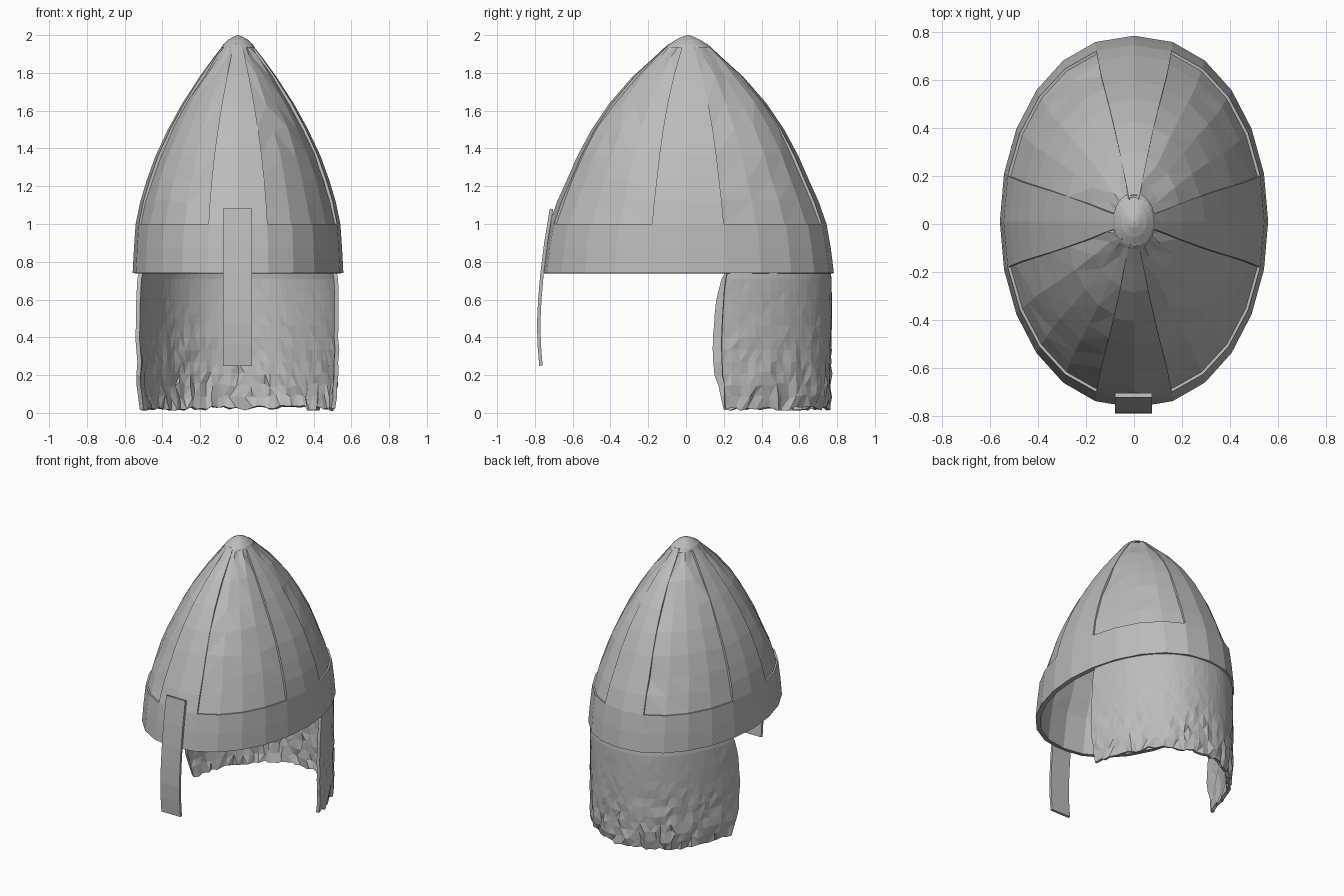
import bpy
import bmesh
import math
import random

random.seed(4)
if "Cube" in bpy.data.objects:
    bpy.data.objects.remove(bpy.data.objects["Cube"], do_unlink=True)

steel = bpy.data.materials.new("grey steel")
steel.use_nodes = True
GREY = (0.5, 0.5, 0.5, 1)
steel.diffuse_color = GREY
steel.node_tree.nodes["Principled BSDF"].inputs["Base Color"].default_value = GREY

SIDES = 24
# Dome rings: height, half width, half depth
RINGS = [(0.74, 0.558, 0.773), (0.87, 0.551, 0.757), (1.0, 0.542, 0.734), (1.12, 0.517, 0.692),
         (1.23, 0.484, 0.642), (1.36, 0.437, 0.585), (1.5, 0.371, 0.51), (1.64, 0.294, 0.415),
         (1.78, 0.203, 0.293), (1.88, 0.13, 0.182), (1.945, 0.08, 0.112)]
BROW_ROWS = 2


def outline(a, rx, ry, z):
    """Point on the slightly full oval that every ring follows."""
    c = math.cos(a)
    return (rx * math.copysign(abs(c) ** 0.92, c), ry * math.sin(a) + 0.01, z)


def finish(name, bm, thickness=0, offset=-1):
    """Turn a bmesh into a flat shaded object, optionally thickened."""
    mesh = bpy.data.meshes.new(name)
    bm.to_mesh(mesh)
    bm.free()
    mesh.materials.append(steel)
    obj = bpy.data.objects.new(name, mesh)
    bpy.context.collection.objects.link(obj)
    if thickness:
        solid = obj.modifiers.new("Thickness", 'SOLIDIFY')
        solid.thickness = thickness
        solid.offset = offset


def loft(rings, inset=0, keep=lambda col: True, jitter=0, tip=None):
    """Skin oval rings with quads, keeping only the chosen columns."""
    bm = bmesh.new()
    grid = []
    for row, (z, rx, ry) in enumerate(rings):
        wobble = jitter if row > BROW_ROWS else 0
        ring = []
        for col in range(SIDES):
            r = inset + random.uniform(-0.5, 1) * wobble
            dz = random.uniform(-2, 2) * wobble
            ring.append(bm.verts.new(outline(math.tau * col / SIDES, rx - r, ry - r, z + dz)))
        grid.append(ring)
    for low, high in zip(grid, grid[1:]):
        for col in filter(keep, range(SIDES)):
            nxt = (col + 1) % SIDES
            bm.faces.new((low[col], low[nxt], high[nxt], high[col]))
    if tip:
        top = bm.verts.new((0, 0.01, tip))
        for col in range(SIDES):
            bm.faces.new((grid[-1][col], grid[-1][(col + 1) % SIDES], top))
    loose = [v for v in bm.verts if not v.link_faces]
    bmesh.ops.delete(bm, geom=loose, context='VERTS')
    if jitter:
        bmesh.ops.triangulate(bm, faces=bm.faces[:])
    return bm


# Inner bowl whose surface shows as the four recessed panels
finish("panel_bowl", loft(RINGS, inset=0.012, jitter=0.006, tip=1.96), 0.02)

# Brow band
finish("brow_band", loft(RINGS[:BROW_ROWS + 1]), 0.016)

# Four tapering straps, each two facets wide, joining the band to the cap
finish("straps", loft(RINGS[BROW_ROWS:], keep=lambda col: col % 6 in (0, 5)), 0.016)

# Crown cap
finish("crown_cap", loft([(1.935, 0.088, 0.118), (1.95, 0.08, 0.102),
                          (1.975, 0.053, 0.064), (1.993, 0.022, 0.026)], tip=2.0))

# Nose guard, a bent bar: distance forward and height along its length
NOSE_PATH = [(0.712, 1.08), (0.742, 0.9), (0.762, 0.74), (0.774, 0.6),
             (0.78, 0.47), (0.777, 0.36), (0.768, 0.25)]
bm = bmesh.new()
pairs = [[bm.verts.new((x, -y, z)) for x in (-0.08, 0.075)] for y, z in NOSE_PATH]
for upper, lower in zip(pairs, pairs[1:]):
    bm.faces.new((upper[0], lower[0], lower[1], upper[1]))
finish("nose_guard", bm, 0.018, offset=0)

# Neck guard: a curved curtain with a crumpled, ragged lower part
COLS, ROWS = 44, 14
TOP = 0.9
START = math.asin(0.19 / 0.762)
bm = bmesh.new()
curtain = []
for row in range(ROWS + 1):
    z = 0.02 + (TOP - 0.02) * row / ROWS
    rough = 0 if z > 0.7 else 0.002 + 0.016 * max(0, 1 - z / 0.5)
    # Lean in where it tucks up under the bowl, and at the hem
    lean = 0.14 * max(0, z - 0.7) + 0.015 * max(0, 1 - z / 0.12)
    swell = math.sqrt(math.sin(math.pi * min(1, z / 0.76)))
    line = []
    for col in range(COLS + 1):
        u = col / COLS
        # Side edges bulge forwards midway down, more so on the right
        left, right = (START + 0.04 - swell * depth for depth in (0.05, 0.11))
        edge = abs(2 * u - 1) ** 6
        a = START + (math.pi - 2 * START) * u
        a += edge * (left - START if u < 0.5 else START - right)
        a += random.uniform(-1, 1) * rough * 0.8
        r = random.uniform(-1, 0.5) * rough - lean
        dz = random.uniform(-1, 1) * rough if row else random.uniform(-0.01, 0.015)
        line.append(bm.verts.new(outline(a, 0.549 + r, 0.762 + r, z + dz)))
    curtain.append(line)
for low, high in zip(curtain, curtain[1:]):
    for col in range(COLS):
        quad = (low[col], low[col + 1], high[col + 1], high[col])
        cut = random.randint(0, 1)
        bm.faces.new((quad[cut], quad[cut + 1], quad[cut + 2]))
        bm.faces.new((quad[cut], quad[cut + 2], quad[(cut + 3) % 4]))
finish("neck_guard", bm, 0.022)
